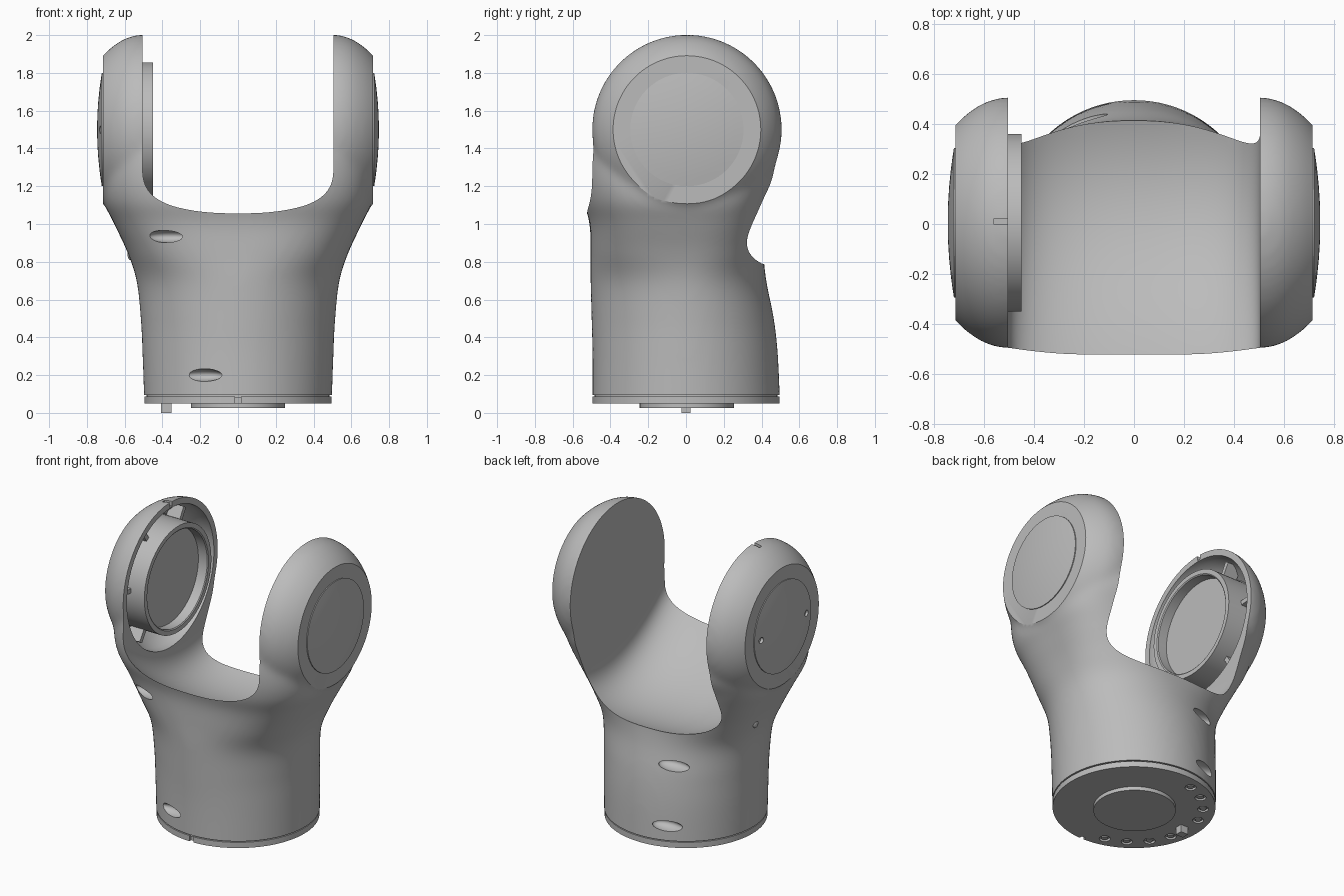
import bpy, bmesh
from math import sin, cos, pi, copysign, radians

cube = bpy.data.objects.get("Cube")
if cube:
    bpy.data.objects.remove(cube, do_unlink=True)

grey = bpy.data.materials.new("satin grey")
grey.use_nodes = True
grey.diffuse_color = (0.5, 0.5, 0.5, 1)
grey.node_tree.nodes["Principled BSDF"].inputs["Base Color"].default_value = (0.5, 0.5, 0.5, 1)

AXIS_Y, AXIS_Z = 0.005, 1.5
GAP = 0.505


def finish(name, bm):
    bmesh.ops.recalc_face_normals(bm, faces=bm.faces)
    mesh = bpy.data.meshes.new(name)
    bm.to_mesh(mesh)
    bm.free()
    mesh.materials.append(grey)
    ob = bpy.data.objects.new(name, mesh)
    bpy.context.collection.objects.link(ob)
    return ob


def loft(name, rings):
    """Skin a list of equal closed rings and cap both ends."""
    bm = bmesh.new()
    loops = [[bm.verts.new(p) for p in ring] for ring in rings]
    n = len(loops[0])
    for a, b in zip(loops, loops[1:]):
        for i in range(n):
            j = (i + 1) % n
            bm.faces.new((a[i], a[j], b[j], b[i]))
    bm.faces.new(loops[0])
    bm.faces.new(loops[-1])
    return finish(name, bm)


def turn_x(name, profile, side=1, drop=1.0, n=96):
    """Revolve (x, radius) pairs about the joint axis; drop stretches the lower half."""
    rings = []
    for x, r in profile:
        ring = []
        for i in range(n):
            t = 2 * pi * i / n
            dz = r * sin(t)
            ring.append((side * x, AXIS_Y + r * cos(t), AXIS_Z + dz * (drop if dz < 0 else 1)))
        rings.append(ring)
    return loft(name, rings)


def turn_z(name, profile, cx=0, cy=0, n=96):
    """Revolve (z, radius) pairs about a vertical axis."""
    return loft(name, [[(cx + r * cos(2 * pi * i / n), cy + r * sin(2 * pi * i / n), z)
                        for i in range(n)] for z, r in profile])


def box(name, centre, size):
    bm = bmesh.new()
    bmesh.ops.create_cube(bm, size=1)
    bmesh.ops.scale(bm, vec=size, verts=bm.verts)
    bmesh.ops.translate(bm, vec=centre, verts=bm.verts)
    return finish(name, bm)


def ellipsoid(name, centre, size):
    bm = bmesh.new()
    bmesh.ops.create_uvsphere(bm, u_segments=32, v_segments=16, radius=1)
    bmesh.ops.scale(bm, vec=size, verts=bm.verts)
    bmesh.ops.translate(bm, vec=centre, verts=bm.verts)
    return finish(name, bm)


def apply(target, mod):
    bpy.context.view_layer.objects.active = target
    bpy.ops.object.modifier_apply(modifier=mod.name)


def combine(target, tool, operation):
    tool.hide_render = True
    mod = target.modifiers.new(operation, 'BOOLEAN')
    mod.operation, mod.solver, mod.object = operation, 'EXACT', tool
    apply(target, mod)
    bpy.data.objects.remove(tool, do_unlink=True)


def smooth_row(rows, k, u):
    """Catmull-Rom blend between rows k and k+1."""
    p = [rows[min(max(k + d, 0), len(rows) - 1)] for d in (-1, 0, 1, 2)]
    return [b + u / 2 * (c - a + u * (2 * a - 5 * b + 4 * c - d + u * (3 * (b - c) + d - a)))
            for a, b, c, d in zip(*p)]


# Body: height, half width, front depth, back depth, squareness
sections = [
    (0, 0.495, 0.495, 0.5, 2),
    (0.3, 0.505, 0.495, 0.487, 2),
    (0.5, 0.515, 0.5, 0.465, 2),
    (0.7, 0.537, 0.505, 0.425, 2.1),
    (0.85, 0.585, 0.505, 0.412, 2.6),
    (1, 0.655, 0.51, 0.43, 3),
    (1.12, 0.71, 0.54, 0.46, 3.2),
    (1.25, 0.715, 0.545, 0.505, 3.6),
    (1.4, 0.69, 0.53, 0.51, 4),
    (1.5, 0.66, 0.5, 0.5, 4),
]


def body_ring(z, a, front, back, power, n=128):
    ring = []
    for i in range(n):
        t = 2 * pi * (i + 0.5) / n
        c, s = cos(t), sin(t)
        depth = back if s > 0 else front
        ring.append((a * copysign(abs(c) ** (2 / power), c),
                     depth * copysign(abs(s) ** (2 / power), s), z))
    return ring


steps = 6
levels = [smooth_row(sections, k, i / steps) for k in range(len(sections) - 1) for i in range(steps)]
body = loft("fork_body", [body_ring(*row) for row in levels + [sections[-1]]])

# Round fork heads, melted into the neck
head = [(0.4, 0.502), (0.52, 0.502), (0.55, 0.497), (0.585, 0.487), (0.62, 0.47),
        (0.66, 0.443), (0.69, 0.418), (0.715, 0.392), (0.76, 0.345)]
for side in (-1, 1):
    combine(body, turn_x("head", head, side), 'UNION')
remesh = body.modifiers.new("melt", 'REMESH')
remesh.mode, remesh.voxel_size = 'VOXEL', 0.018
apply(body, remesh)
relax = body.modifiers.new("relax", 'SMOOTH')
relax.factor, relax.iterations = 0.5, 14
apply(body, relax)

# Trim the flat outer faces of the heads and the flat bottom
combine(body, box("trim_box", (0, 0, 1.195), (1.43, 3, 2.2)), 'INTERSECT')

# Curved saddle between the heads, scooped and falling towards the back
rings = []
for k in range(33):
    y = -0.8 + 0.05 * k
    shift = -0.27 - 0.217 * y + 0.646 * y * y
    ring = [(GAP, y, 2.4), (-GAP, y, 2.4)]
    for i in range(49):
        t = pi * i / 48
        c, s = cos(t), sin(t)
        ring.append((-GAP * copysign(abs(c) ** 0.8, c), y, 1.3 + shift - 0.265 * abs(s) ** 0.8))
    rings.append(ring)
combine(body, loft("saddle_cutter", rings), 'DIFFERENCE')

# Hollow inside the right-hand open head
combine(body, turn_x("cavity_cutter", [(0.44, 0.468), (0.56, 0.455), (0.62, 0.415), (0.67, 0.36)],
                     -1, 1.02), 'DIFFERENCE')

# Scooped slots in the body, and the alignment notch on the open head
for x, y, z in [(-0.37, -0.44, 0.935), (-0.19, -0.47, 0.2), (-0.2, 0.41, 0.58), (-0.19, 0.46, 0.19)]:
    combine(body, ellipsoid("slot_cutter", (x, y, z), (0.11, 0.06, 0.034)), 'DIFFERENCE')
combine(body, box("notch_cutter", (-0.53, 0.01, 2), (0.06, 0.025, 0.06)), 'DIFFERENCE')
parts = [body]

# Domed outer caps
for side, name in ((-1, "right_cap"), (1, "left_cap")):
    dome = [(0.7, 0.3)] + [(0.721 + 0.025 * (1 - q * q), 0.3 * q) for q in (1, 0.85, 0.7, 0.5, 0.3, 0.1)]
    cap = turn_x(name, dome, side)
    parts.append(cap)
    if side < 0:
        for dy in (-0.24, 0.24):
            combine(cap, ellipsoid("cap_hole_cutter", (-0.73, AXIS_Y + dy, AXIS_Z),
                                   (0.025, 0.02, 0.02)), 'DIFFERENCE')

# Bearing ring with recessed floor inside the open head
parts.append(turn_x("bearing_ring", [(0.69, 0.355), (0.45, 0.355), (0.45, 0.345), (0.45, 0.325),
                                     (0.455, 0.318), (0.52, 0.318)], -1))
for i, deg in enumerate((5, 60, 120, 175, 235, 305)):
    t = radians(deg)
    rib = box(f"rib_{i + 1}", (0, 0, 0), (0.1, 0.1, 0.03))
    rib.location = (-0.6, AXIS_Y + 0.385 * cos(t), AXIS_Z + 0.385 * sin(t))
    rib.rotation_euler.x = t
    parts.append(rib)

# Small screw on the outside of the neck
parts.append(ellipsoid("neck_screw", (-0.57, 0.08, 0.84), (0.015, 0.025, 0.03)))

# Base flange, shadow groove, round boss and locating pin
flange = turn_z("base_flange", [(0.05, 0.495), (0.088, 0.495)])
combine(flange, box("flange_notch_cutter", (0, -0.5, 0.07), (0.03, 0.05, 0.06)), 'DIFFERENCE')
parts.append(turn_z("base_groove", [(0.08, 0.485), (0.1, 0.485)]))
parts.append(turn_z("base_boss", [(0.025, 0.25), (0.06, 0.25)], 0, 0.005))
parts.append(box("locating_pin", (-0.38, 0, 0.03), (0.055, 0.05, 0.06)))

# Counterbored screws on either side of the pin
for sign in (-1, 1):
    for k in range(4):
        t = pi + sign * radians(18 + 19 * k)
        x, y = 0.42 * cos(t), 0.42 * sin(t)
        combine(flange, turn_z("bore_cutter", [(0.04, 0.034), (0.065, 0.034)], x, y, 24), 'DIFFERENCE')
        parts.append(turn_z("base_screw", [(0.052, 0.02), (0.068, 0.02)], x, y, 16))
parts.append(flange)

# Smooth shading with crisp edges
for ob in bpy.context.view_layer.objects:
    ob.select_set(ob in parts)
bpy.context.view_layer.objects.active = body
bpy.ops.object.shade_smooth_by_angle(angle=radians(30))
